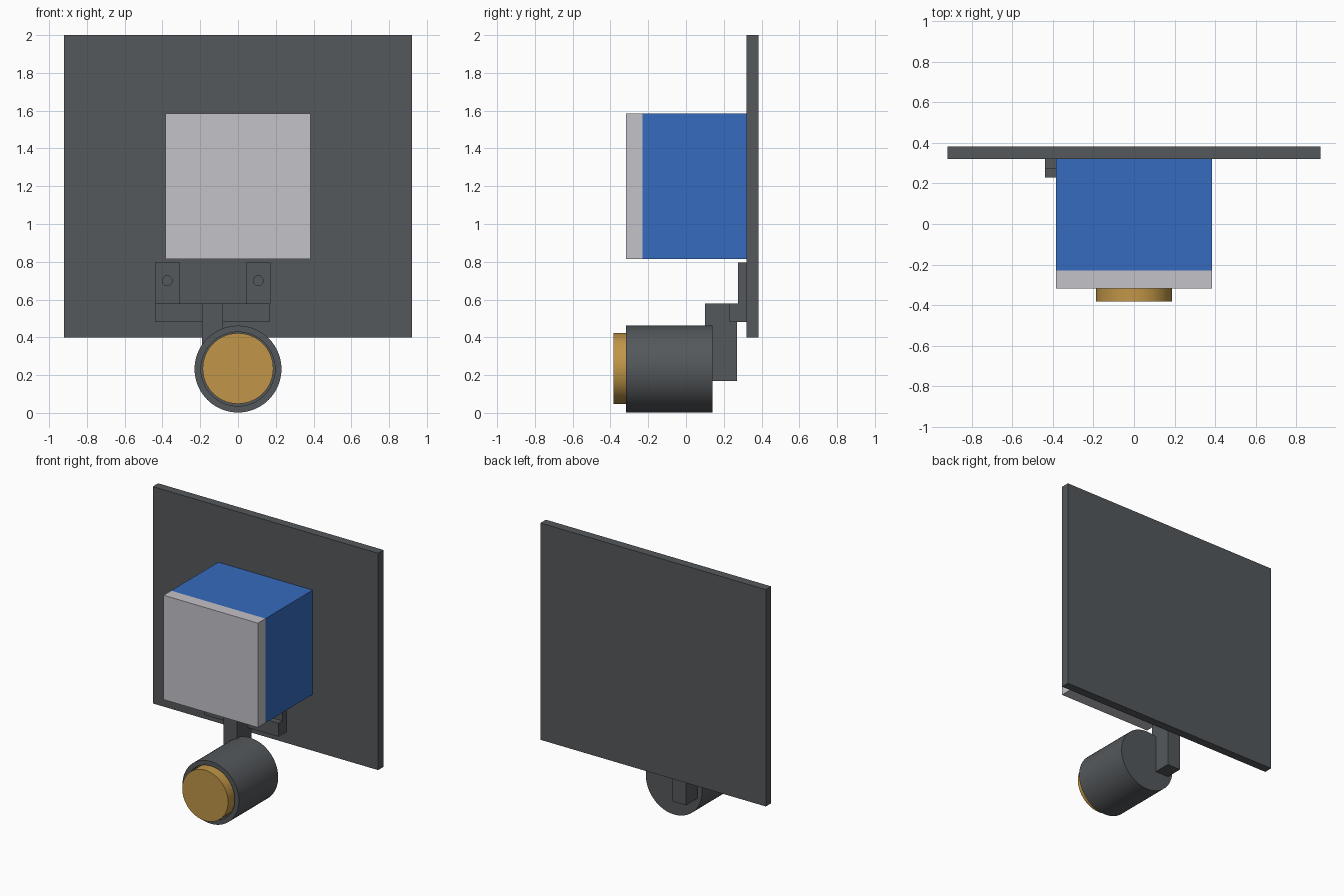
import bpy
import bmesh
import math
from mathutils import Matrix

default = bpy.data.objects.get("Cube")
if default:
    bpy.data.objects.remove(default, do_unlink=True)


def material(name, rgb):
    m = bpy.data.materials.new(name)
    m.use_nodes = True
    m.diffuse_color = (*rgb, 1)
    m.node_tree.nodes["Principled BSDF"].inputs["Base Color"].default_value = (*rgb, 1)
    return m


DARK = material("dark grey", (0.089, 0.098, 0.105))
LIGHT = material("light grey", (0.552, 0.539, 0.578))
BLUE = material("blue", (0.037, 0.147, 0.521))
GOLD = material("gold", (0.533, 0.305, 0.065))


def finish(name, bm, mat, smooth=False):
    bmesh.ops.recalc_face_normals(bm, faces=bm.faces)
    mesh = bpy.data.meshes.new(name)
    bm.to_mesh(mesh)
    bm.free()
    mesh.materials.append(mat)
    obj = bpy.data.objects.new(name, mesh)
    bpy.context.collection.objects.link(obj)
    bpy.ops.object.select_all(action='DESELECT')
    obj.select_set(True)
    bpy.context.view_layer.objects.active = obj
    if smooth:
        bpy.ops.object.shade_smooth_by_angle(angle=math.radians(30))
    return obj


def box(name, mat, xs, ys, zs):
    bm = bmesh.new()
    bmesh.ops.create_cube(bm, size=1)
    for v in bm.verts:
        for i, (lo, hi) in enumerate((xs, ys, zs)):
            v.co[i] = hi if v.co[i] > 0 else lo
    return finish(name, bm, mat)


def lathe(name, mat, profile, x, z, steps=64):
    """Spin (radius, y) points around an axis parallel to y."""
    bm = bmesh.new()
    verts = [bm.verts.new((r, y, 0)) for r, y in profile]
    edges = [bm.edges.new(pair) for pair in zip(verts, verts[1:])]
    bmesh.ops.spin(bm, geom=verts + edges, cent=(0, 0, 0), axis=(0, 1, 0),
                   angle=math.tau, steps=steps)
    bmesh.ops.remove_doubles(bm, verts=bm.verts, dist=0.0005)
    bmesh.ops.transform(bm, matrix=Matrix.Translation((x, 0, z)), verts=bm.verts)
    return finish(name, bm, mat, smooth=True)


# Backing panel
box("back_panel", DARK, (-0.92, 0.92), (0.32, 0.383), (0.4, 2))

# Block with its front cover
box("block_body", BLUE, (-0.385, 0.385), (-0.23, 0.32), (0.815, 1.585))
box("block_cover", LIGHT, (-0.385, 0.385), (-0.318, -0.23), (0.815, 1.585))

# Bracket: crossbar and two drilled mounting tabs
box("bracket_bar", DARK, (-0.44, 0.17), (0.23, 0.32), (0.48, 0.58))
for side, x in (("right", -0.375), ("left", 0.107)):
    tab = box(side + "_mounting_tab", DARK, (x - 0.065, x + 0.065),
              (0.275, 0.32), (0.58, 0.795))
    cutter = lathe("hole_cutter", DARK, [(0, 0.2), (0.026, 0.2), (0.026, 0.4), (0, 0.4)],
                   x, 0.7, 24)
    cutter.hide_render = True
    mod = tab.modifiers.new("screw_hole", 'BOOLEAN')
    mod.operation = 'DIFFERENCE'
    mod.solver = 'EXACT'
    mod.object = cutter
    bpy.context.view_layer.objects.active = tab
    bpy.ops.object.modifier_apply(modifier=mod.name)
    bpy.data.objects.remove(cutter, do_unlink=True)

# Hanging arm
box("hanging_arm", DARK, (-0.19, -0.08), (0.1, 0.27), (0.17, 0.58))

# Round housing with a shallow recess, and the disc seated in it
lathe("round_housing", DARK,
      [(0, 0.14), (0.23, 0.14), (0.23, -0.318), (0.196, -0.318), (0.196, -0.25), (0, -0.25)],
      0, 0.232)
lathe("front_disc", GOLD, [(0, -0.25), (0.187, -0.25), (0.187, -0.383), (0, -0.383)],
      0, 0.235)
